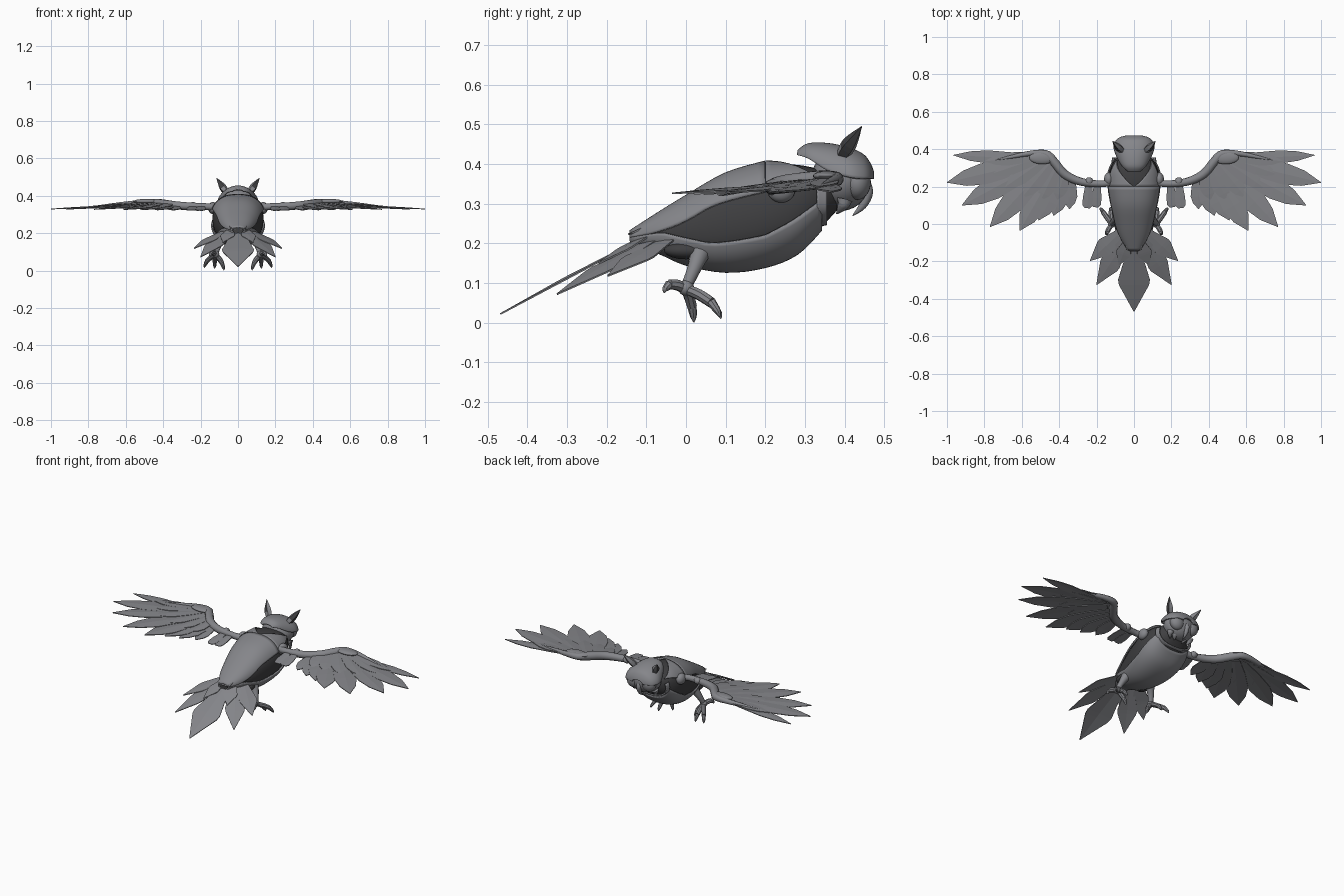
import bpy
import bmesh
from math import sin, cos, radians, copysign
from mathutils import Vector

cube = bpy.data.objects.get("Cube")
if cube:
    bpy.data.objects.remove(cube, do_unlink=True)


def make_material(name, colour):
    mat = bpy.data.materials.new(name)
    mat.use_nodes = True
    mat.diffuse_color = colour
    mat.node_tree.nodes["Principled BSDF"].inputs["Base Color"].default_value = colour
    return mat


GREY = make_material("slate grey", (0.235, 0.238, 0.255, 1))
DARK = make_material("dark grey", (0.05, 0.05, 0.053, 1))


def finish(name, bm, mat, smooth=True, mirror=False, thickness=0):
    bmesh.ops.recalc_face_normals(bm, faces=bm.faces)
    mesh = bpy.data.meshes.new(name)
    bm.to_mesh(mesh)
    bm.free()
    mesh.materials.append(mat)
    obj = bpy.data.objects.new(name, mesh)
    bpy.context.collection.objects.link(obj)
    if thickness:
        solid = obj.modifiers.new("thickness", 'SOLIDIFY')
        solid.thickness = thickness
        solid.offset = 0
    if mirror:
        obj.modifiers.new("mirror", 'MIRROR')
    if smooth:
        bpy.ops.object.select_all(action='DESELECT')
        obj.select_set(True)
        bpy.context.view_layer.objects.active = obj
        bpy.ops.object.shade_smooth_by_angle(angle=radians(40))
    return obj


def skin(bm, rings, closed):
    """Bridge rows of points with faces; cap the ends of closed rows."""
    rows = [[bm.verts.new(p) for p in ring] for ring in rings]
    count = len(rows[0])
    for a, b in zip(rows, rows[1:]):
        for i in range(count if closed else count - 1):
            j = (i + 1) % count
            bm.faces.new((a[i], a[j], b[j], b[i]))
    if closed:
        bm.faces.new(rows[0])
        bm.faces.new(rows[-1])


def resample(points, steps=4):
    """Smooth a list of tuples with a Catmull-Rom spline."""
    pts = [Vector(p) for p in points]
    pts = [pts[0]] + pts + [pts[-1]]
    out = []
    for a, b, c, d in zip(pts, pts[1:], pts[2:], pts[3:]):
        for k in range(steps):
            t = k / steps
            out.append(b + (c - a) * (t / 2) + (a * 2 - b * 5 + c * 4 - d) * (t * t / 2)
                       + (b * 3 - a - c * 3 + d) * (t ** 3 / 2))
    return out + [pts[-1]]


def shell(name, stations, mat, arc=None, scale=1.0, squareness=0.85, segments=32, mirror=False):
    """Loft (y, top, bottom, half width) sections; arc(y) gives an angle span."""
    rings = []
    for y, top, bottom, width in resample(stations):
        start, end = arc(y) if arc else (0, 360)
        steps = segments if arc is None else segments + 1
        ring = []
        for i in range(steps):
            ang = radians(start + (end - start) * i / segments)
            c, s = cos(ang), sin(ang)
            x = copysign(abs(c) ** squareness, c) * width * scale
            z = (top + bottom) / 2 + copysign(abs(s) ** squareness, s) * (top - bottom) / 2 * scale
            ring.append((x, y, z))
        rings.append(ring)
    bm = bmesh.new()
    skin(bm, rings, arc is None)
    return finish(name, bm, mat, mirror=mirror, thickness=0.008 if arc else 0)


def tube(bm, path, sides=10, steps=4):
    """Round limb through (x, y, z, radius) points."""
    pts = resample(path, steps)
    rings = []
    for i, p in enumerate(pts):
        ahead = (pts[min(i + 1, len(pts) - 1)] - pts[max(i - 1, 0)]).to_3d().normalized()
        side = ahead.cross(Vector((0.3, 0.2, 1))).normalized()
        up = side.cross(ahead)
        angles = [radians(360 * k / sides) for k in range(sides)]
        rings.append([p.to_3d() + (side * cos(a) + up * sin(a)) * p[3] for a in angles])
    skin(bm, rings, True)


def ball(bm, centre, size):
    new = bmesh.ops.create_uvsphere(bm, u_segments=24, v_segments=14, radius=1)["verts"]
    bmesh.ops.scale(bm, vec=size, verts=new)
    bmesh.ops.translate(bm, vec=centre, verts=new)


BLADE = [(0, 0.5), (0.3, 0.85), (0.6, 1), (0.8, 0.72), (1, 0.02)]
BLUNT = [(0, 0.6), (0.6, 1), (0.9, 0.95), (1, 0.5)]
KITE = [(0, 0.25), (0.55, 1), (0.62, 0.95), (1, 0.02)]


def feather(name, root, tip, width, outline=BLADE, mirror=True):
    """Flat pointed vane with a slightly raised spine."""
    root, tip = Vector(root), Vector(tip)
    along = tip - root
    side = along.cross(Vector((0, 0, 1))).normalized() * width / 2
    ridge = Vector((0, 0, width * 0.03))
    rings = []
    for t, w in outline:
        mid = root + along * t
        rings.append([mid - side * w, mid + ridge * w, mid + side * w])
    bm = bmesh.new()
    skin(bm, rings, False)
    finish(name, bm, GREY, smooth=False, mirror=mirror, thickness=0.004)


# Body: a dark core with back, shoulder and belly shells
BODY = [(-0.14, 0.23, 0.2, 0.03), (-0.07, 0.275, 0.178, 0.072), (0, 0.318, 0.148, 0.1),
        (0.1, 0.375, 0.13, 0.128), (0.2, 0.405, 0.142, 0.145), (0.28, 0.405, 0.175, 0.138),
        (0.34, 0.39, 0.235, 0.11), (0.38, 0.37, 0.28, 0.07)]


def back_arc(y):
    low = max(0, min(22, (y + 0.08) * 160))
    return low, 180 - low


def shoulder_arc(y):
    return 22 + (y - 0.2) * 100, 90 - (y - 0.2) * 380


def belly_arc(y):
    drop = max(0, min(20, (y + 0.06) * 170))
    if y > 0.2:
        drop -= (y - 0.2) * 130
    return 180 + drop, 360 - drop


shell("body_core", BODY, DARK, scale=0.94)
shell("back_shell", BODY[:5], GREY, back_arc)
shell("shoulder_shell", BODY[4:7], GREY, shoulder_arc, segments=12, mirror=True)
shell("belly_shell", BODY[:7], GREY, belly_arc)
shell("neck_collar", [(0.33, 0.385, 0.245, 0.118), (0.355, 0.375, 0.25, 0.112)], GREY,
      lambda y: (160, 380))

# Head with helmet, eyes, beak and ear tufts
bm = bmesh.new()
ball(bm, (0, 0.39, 0.36), (0.095, 0.075, 0.078))
finish("head", bm, GREY)
shell("head_cap", [(0.283, 0.432, 0.41, 0.03), (0.31, 0.449, 0.37, 0.06),
                   (0.36, 0.449, 0.3, 0.09), (0.41, 0.438, 0.28, 0.106),
                   (0.445, 0.422, 0.29, 0.094), (0.462, 0.4, 0.32, 0.07),
                   (0.47, 0.38, 0.34, 0.035)],
      GREY, lambda y: (5, 175), squareness=0.95)
bm = bmesh.new()
ball(bm, (0.05, 0.432, 0.355), (0.044, 0.034, 0.045))
finish("eye", bm, GREY, mirror=True)
bm = bmesh.new()
tube(bm, [(0, 0.445, 0.36, 0.016), (0, 0.458, 0.33, 0.014), (0, 0.445, 0.295, 0.01),
          (0, 0.42, 0.27, 0.001)])
finish("beak", bm, GREY)
bm = bmesh.new()
for x in (0.035, 0.07):
    tube(bm, [(x, 0.4, 0.31, 0.02), (x, 0.395, 0.295, 0.014), (x * 0.8, 0.38, 0.275, 0.002)])
finish("cheek_tufts", bm, GREY, mirror=True)
bm = bmesh.new()
tube(bm, [(0.06, 0.39, 0.415, 0.016), (0.085, 0.412, 0.45, 0.02), (0.115, 0.443, 0.495, 0.001)],
     sides=5)
ear = finish("ear_tuft", bm, GREY, smooth=False, mirror=True)
ear.data.materials.append(DARK)
for face in ear.data.polygons:
    face.material_index = int(face.normal.x > 0.3)

# Wing arms, joints and wrist plates
bm = bmesh.new()
tube(bm, [(0.1, 0.23, 0.335, 0.022), (0.17, 0.215, 0.342, 0.018), (0.28, 0.225, 0.345, 0.021),
          (0.37, 0.265, 0.352, 0.024), (0.43, 0.335, 0.36, 0.024), (0.47, 0.375, 0.362, 0.02),
          (0.55, 0.378, 0.36, 0.015), (0.65, 0.36, 0.353, 0.01), (0.75, 0.34, 0.347, 0.002)])
ball(bm, (0.24, 0.228, 0.347), (0.022, 0.022, 0.02))
ball(bm, (0.135, 0.24, 0.335), (0.025, 0.035, 0.032))
ball(bm, (0.49, 0.355, 0.37), (0.07, 0.035, 0.013))
finish("wing_arm", bm, GREY, mirror=True)

# Long flight feathers as (root x, root y, tip x, tip y, width)
FLIGHT = [(0.5, 0.345, 0.968, 0.368, 0.07), (0.52, 0.335, 1, 0.222, 0.115),
          (0.5, 0.325, 0.92, 0.1, 0.12), (0.46, 0.32, 0.77, -0.015, 0.125),
          (0.42, 0.3, 0.61, -0.035, 0.125), (0.39, 0.28, 0.51, 0.02, 0.115),
          (0.36, 0.265, 0.43, 0.045, 0.1), (0.34, 0.25, 0.345, 0.08, 0.08)]
INNER = [(0.24, 0.225, 0.25, 0.085, 0.055), (0.195, 0.215, 0.205, 0.09, 0.055)]
COVERT = [(0.5, 0.365, 0.8, 0.335, 0.07), (0.49, 0.36, 0.77, 0.265, 0.08),
          (0.47, 0.35, 0.7, 0.19, 0.09), (0.44, 0.335, 0.6, 0.14, 0.095),
          (0.41, 0.31, 0.5, 0.125, 0.09), (0.37, 0.28, 0.41, 0.13, 0.08)]
for label, table, outline, lift in (("flight_feather", FLIGHT, BLADE, 0),
                                    ("inner_feather", INNER, BLUNT, -0.008),
                                    ("covert_feather", COVERT, BLADE, 0.012)):
    for i, (rx, ry, tx, ty, width) in enumerate(table):
        layer = lift - i * 0.001
        feather(label, (rx, ry, 0.352 + layer), (tx, ty, 0.33 + layer), width, outline)

# Tail fan
feather("tail_centre", (0, -0.09, 0.222), (0, -0.468, 0.022), 0.17, KITE, mirror=False)
feather("tail_inner", (0.03, -0.06, 0.222), (0.2, -0.325, 0.072), 0.11, KITE)
feather("tail_outer", (0.045, -0.02, 0.225), (0.235, -0.197, 0.118), 0.1, KITE)
feather("tail_covert", (0.025, -0.07, 0.236), (0.08, -0.22, 0.15), 0.08, KITE)
feather("rump_plate", (0, -0.06, 0.262), (0, -0.145, 0.222), 0.09, BLUNT, mirror=False)

# Dark hip sockets, legs, toes and claws
bm = bmesh.new()
ball(bm, (0.075, 0, 0.182), (0.03, 0.055, 0.022))
finish("hip_socket", bm, DARK, mirror=True)
bm = bmesh.new()
tube(bm, [(0.085, 0.035, 0.175, 0.026), (0.105, 0.02, 0.135, 0.018), (0.12, 0, 0.09, 0.014)])
ball(bm, (0.12, 0, 0.088), (0.02, 0.02, 0.02))
finish("leg", bm, GREY, mirror=True)
bm = bmesh.new()
hub = Vector((0.12, 0, 0.085))
TOES = [(0.06, 0.085, -0.06), (0.005, 0.088, -0.065), (-0.045, 0.02, -0.074), (0.03, -0.055, 0)]
for toe in TOES:
    reach = Vector(toe)
    knuckle = hub + reach * 0.4 + Vector((0, 0, 0.01))
    nail = hub + reach * 0.75 + Vector((0, 0, 0.012))
    tube(bm, [(*hub, 0.013), (*knuckle, 0.014), (*nail, 0.013)], sides=8)
    tube(bm, [(*nail, 0.012), (*(hub + reach * 0.95), 0.008),
              (*(hub + reach + Vector((0, 0, -0.01))), 0.001)], sides=8)
finish("toes", bm, GREY, mirror=True)
